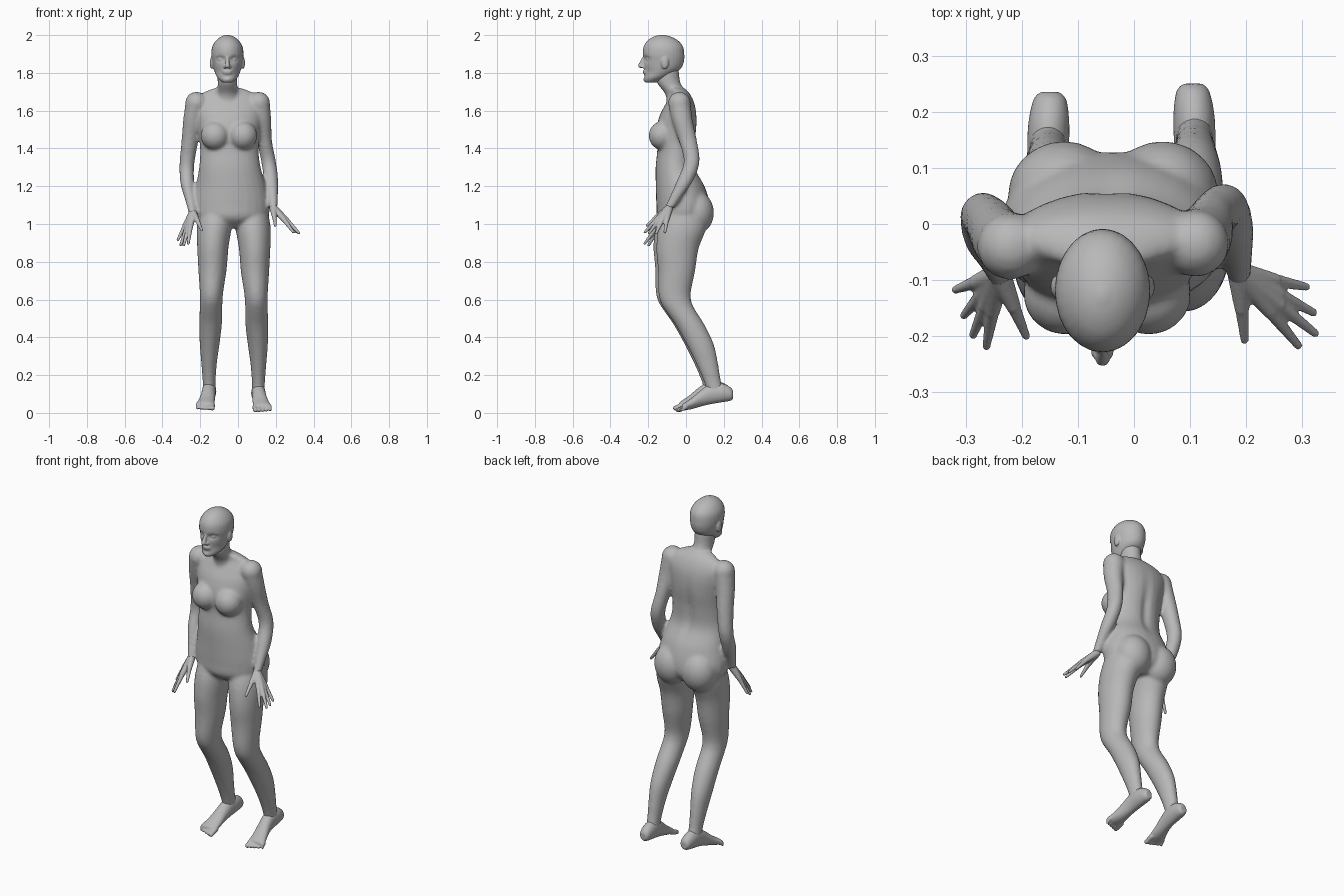
import bpy, bmesh, math
from mathutils import Vector, Matrix

cube = bpy.data.objects.get("Cube")
if cube:
    bpy.data.objects.remove(cube, do_unlink=True)

skin = bpy.data.materials.new("plain_grey")
skin.use_nodes = True
grey = (0.48, 0.48, 0.48, 1)
skin.diffuse_color = grey
skin.node_tree.nodes["Principled BSDF"].inputs["Base Color"].default_value = grey


def spline(rings, steps=5):
    """Smoothly interpolate a list of rings (Catmull-Rom)."""
    result = []
    for i in range(len(rings) - 1):
        a, b, c, d = (rings[max(0, min(len(rings) - 1, i + k))] for k in (-1, 0, 1, 2))
        for s in range(steps):
            t = s / steps
            result.append([0.5 * (2 * q + (r - p) * t + (2 * p - 5 * q + 4 * r - s4) * t * t
                                  + (3 * q - p - 3 * r + s4) * t ** 3)
                           for p, q, r, s4 in zip(a, b, c, d)])
    return result + [list(rings[-1])]


def loft(bm, rings, along_y=False, sides=28):
    """Skin elliptical rings (x, y, z, radius, radius) into a closed form."""
    loops = []
    for x, y, z, ru, rv in spline(rings):
        loop = []
        for k in range(sides):
            angle = 2 * math.pi * k / sides
            u, v = ru * math.cos(angle), rv * math.sin(angle)
            loop.append(bm.verts.new((x + u, y, z + v) if along_y else (x + u, y + v, z)))
        loops.append(loop)
    for low, high in zip(loops, loops[1:]):
        for k in range(sides):
            n = (k + 1) % sides
            bm.faces.new((low[k], low[n], high[n], high[k]))
    bm.faces.new(loops[0][::-1])
    bm.faces.new(loops[-1])


def ball(bm, centre, radii):
    matrix = Matrix.Translation(centre) @ Matrix.Diagonal((*radii, 1))
    bmesh.ops.create_uvsphere(bm, u_segments=24, v_segments=16, radius=1, matrix=matrix)


def bone(bm, start, end, r_start, r_end):
    """Tapered rod with rounded ends."""
    start, end = Vector(start), Vector(end)
    axis = end - start
    turn = axis.to_track_quat("Z", "Y").to_matrix().to_4x4()
    bmesh.ops.create_cone(bm, cap_ends=True, segments=16, radius1=r_start, radius2=r_end,
                          depth=axis.length, matrix=Matrix.Translation((start + end) / 2) @ turn)
    ball(bm, start, [r_start] * 3)
    ball(bm, end, [r_end] * 3)


def dent(bm, centre, size, push):
    """Push the surface along y around a point, fading outwards."""
    for v in bm.verts:
        d = sum(((a - b) / s) ** 2 for a, b, s in zip(v.co, centre, size))
        v.co.y += push * math.exp(-d)


def finish(name, bm, voxel, smoothing):
    """Fuse the overlapping forms into one smooth skin."""
    bmesh.ops.recalc_face_normals(bm, faces=bm.faces)
    mesh = bpy.data.meshes.new(name)
    bm.to_mesh(mesh)
    bm.free()
    mesh.materials.append(skin)
    obj = bpy.data.objects.new(name, mesh)
    bpy.context.collection.objects.link(obj)
    fuse = obj.modifiers.new("fuse", "REMESH")
    fuse.mode = "VOXEL"
    fuse.voxel_size = voxel
    fuse.use_smooth_shade = True
    soften = obj.modifiers.new("soften", "SMOOTH")
    soften.factor = 0.5
    soften.iterations = smoothing


def leg_side(rings, side):
    """Left leg as given; right leg mirrored, slightly raised and forward."""
    if side == "left":
        return rings
    return [(-0.045 - x, y - 0.015, z + 0.01, a, b) for x, y, z, a, b in rings]


# Torso and neck
body = bmesh.new()
loft(body, [
    (-.037, -.015, .98, .1, .08), (-.038, -.015, 1.03, .19, .135),
    (-.037, -.015, 1.1, .206, .142), (-.037, -.03, 1.2, .187, .13),
    (-.043, -.055, 1.3, .163, .106), (-.046, -.052, 1.4, .155, .1),
    (-.048, -.05, 1.5, .165, .108), (-.05, -.04, 1.58, .178, .097),
    (-.05, -.03, 1.64, .18, .075), (-.052, -.03, 1.69, .14, .05),
    (-.054, -.05, 1.72, .07, .04)])
dent(body, (-.045, .055, 1.38), (.025, .06, .16), -.018)
loft(body, [(-.054, -.045, 1.64, .065, .055), (-.055, -.055, 1.69, .055, .056),
            (-.056, -.092, 1.75, .052, .062), (-.056, -.098, 1.82, .054, .06)])

# Bust and seat
for s in (-1, 1):
    ball(body, (-.048 + s * .074, -.125, 1.468), (.076, .073, .076))
    ball(body, (-.037 + s * .088, .052, 1.06), (.1, .096, .115))

# Legs
leg = [(.07, -.01, 1.08, .085, .1), (.08, -.02, .98, .093, .126),
       (.088, -.045, .87, .083, .112), (.09, -.05, .75, .075, .098),
       (.095, -.06, .64, .063, .086), (.097, -.052, .585, .06, .082),
       (.098, -.028, .54, .06, .08), (.1, .025, .46, .06, .077),
       (.105, .076, .36, .053, .072), (.108, .112, .26, .042, .058),
       (.108, .139, .17, .035, .046), (.108, .16, .1, .034, .045)]
for side in ("left", "right"):
    loft(body, leg_side(leg, side))

# Arms
arms = [
    [(.11, -.035, 1.64, .058, .06), (.126, -.02, 1.55, .05, .055),
     (.14, .01, 1.44, .04, .048), (.162, .03, 1.33, .039, .042),
     (.176, -.005, 1.23, .037, .043), (.184, -.05, 1.15, .028, .033),
     (.187, -.088, 1.085, .022, .026)],
    [(-.22, -.04, 1.64, .058, .06), (-.24, -.025, 1.55, .05, .055),
     (-.256, 0, 1.43, .044, .048), (-.271, .013, 1.31, .039, .042),
     (-.268, -.02, 1.21, .036, .042), (-.253, -.055, 1.13, .028, .033),
     (-.24, -.088, 1.06, .022, .026)]]
for arm in arms:
    loft(body, arm)
    ball(body, arm[0][:3], (.06, .06, .06))
finish("body", body, .009, 7)

# Feet with five toes each
foot = [(.105, .25, .095, .018, .02), (.105, .235, .1, .03, .036),
        (.107, .19, .106, .037, .05), (.109, .13, .1, .037, .054),
        (.114, .08, .078, .038, .044), (.122, .03, .05, .044, .03),
        (.13, -.01, .033, .05, .02), (.13, -.022, .027, .046, .014)]
for side in ("left", "right"):
    bm = bmesh.new()
    loft(bm, leg_side(foot, side), along_y=True)
    for i in range(5):
        size = .015 - .0015 * i
        root = (.091 + .0195 * i, .0, .03, size, size)
        tip = (.091 + .02 * i, -.042 + .006 * i, .015, size, size)
        root, tip = leg_side([root, tip], side)
        bone(bm, root[:3], tip[:3], size, size * .85)
    finish(side + "_foot", bm, .005, 3)

# Hands: fingers fan out from the wrist, thumb last
hands = {
    "left": [(.307, -.112, .957), (.32, -.158, .952), (.323, -.195, .952),
             (.293, -.217, .957), (.197, -.207, .992)],
    "right": [(-.318, -.117, .917), (-.303, -.163, .89), (-.287, -.198, .888),
              (-.263, -.218, .897), (-.192, -.2, .968)]}
for (side, tips), arm in zip(hands.items(), arms):
    bm = bmesh.new()
    wrist = Vector(arm[-1][:3])
    for i, tip in enumerate(tips):
        tip = Vector(tip)
        knuckle = wrist.lerp(tip, .52) + Vector((0, 0, .006))
        bone(bm, wrist, knuckle, .021, .0135)
        bone(bm, knuckle, tip, .0125, .0075)
    finish(side + "_hand", bm, .004, 3)

# Head
head = bmesh.new()
mid = -.056
skull = [(-.185, 1.748, .022, .028), (-.178, 1.757, .036, .044),
         (-.156, 1.78, .057, .068), (-.126, 1.82, .072, .096),
         (-.118, 1.86, .08, .107), (-.119, 1.9, .085, .11),
         (-.12, 1.94, .08, .104), (-.123, 1.972, .06, .08),
         (-.126, 1.992, .034, .045), (-.127, 2.002, .006, .008)]
loft(head, [(mid, *ring) for ring in skull])
for s in (-1, 1):
    dent(head, (mid + s * .035, -.21, 1.873), (.02, .04, .014), .017)
    dent(head, (mid + s * .05, -.19, 1.8), (.022, .05, .022), .008)
dent(head, (mid, -.22, 1.783), (.03, .04, .009), .006)

# Face details and ears
bone(head, (mid, -.222, 1.885), (mid, -.241, 1.838), .007, .013)
ball(head, (mid, -.219, 1.808), (.026, .01, .006))
ball(head, (mid, -.217, 1.798), (.023, .01, .006))
ball(head, (mid, -.206, 1.765), (.022, .02, .014))
for s in (-1, 1):
    ball(head, (mid + s * .012, -.228, 1.832), (.009, .012, .008))
    ball(head, (mid + s * .034, -.197, 1.872), (.015, .014, .008))
    bone(head, (mid + s * .014, -.22, 1.892), (mid + s * .055, -.196, 1.893), .007, .006)
    ball(head, (mid + s * .083, -.112, 1.853), (.01, .02, .033))
finish("head", head, .005, 3)
